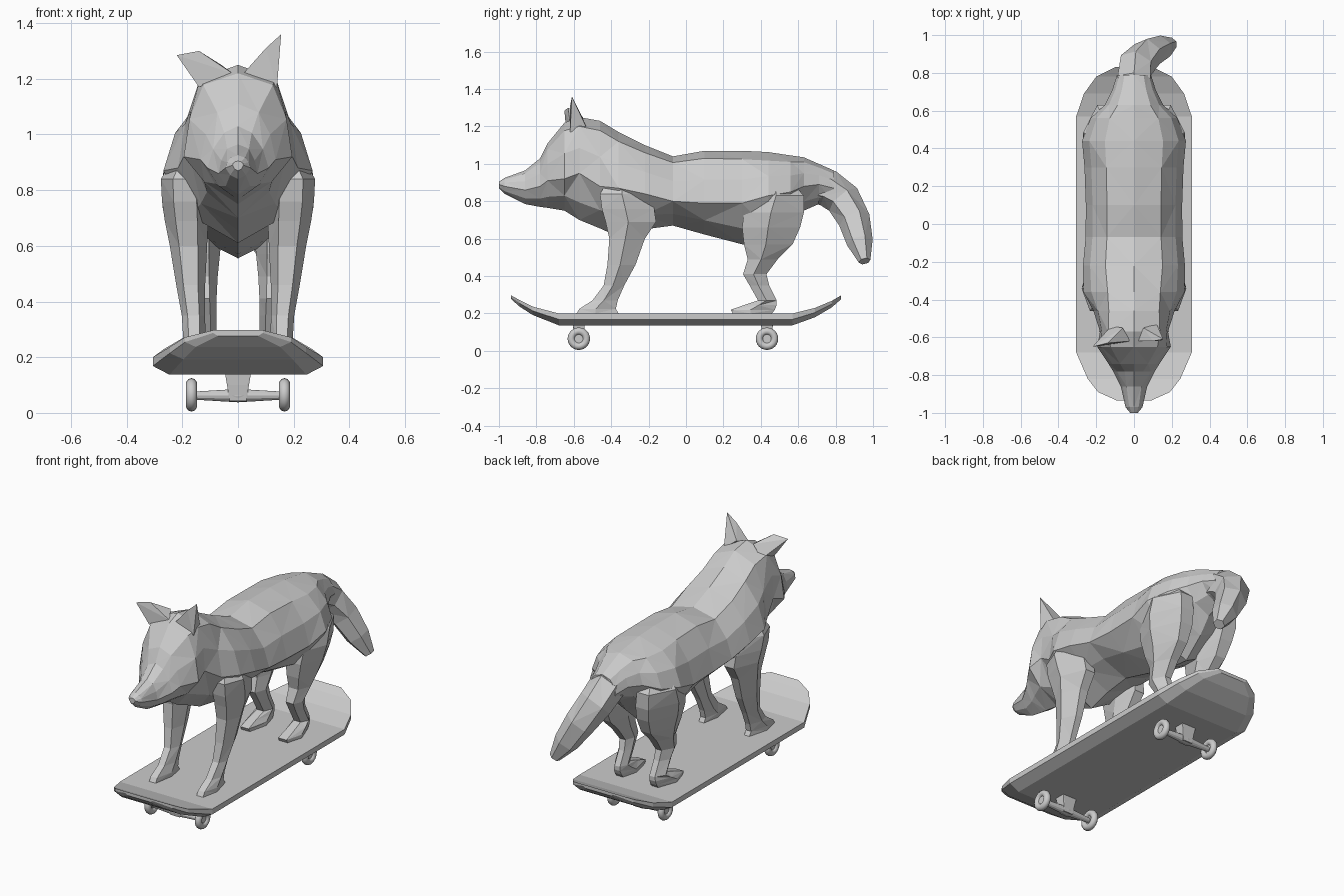
import bpy, bmesh, math
from mathutils import Vector, Matrix

cube = bpy.data.objects.get("Cube")
if cube:
    bpy.data.objects.remove(cube, do_unlink=True)

grey = bpy.data.materials.new("plain grey")
grey.use_nodes = True
COLOUR = (0.6, 0.6, 0.6, 1)
grey.diffuse_color = COLOUR
grey.node_tree.nodes["Principled BSDF"].inputs["Base Color"].default_value = COLOUR


def finish(bm, name):
    bmesh.ops.recalc_face_normals(bm, faces=bm.faces)
    mesh = bpy.data.meshes.new(name)
    bm.to_mesh(mesh)
    bm.free()
    mesh.materials.append(grey)
    obj = bpy.data.objects.new(name, mesh)
    bpy.context.collection.objects.link(obj)
    return obj


def loft(name, rings, facet=True):
    """Skin a list of equal-length point rings and cap both ends."""
    bm = bmesh.new()
    rows = [[bm.verts.new(p) for p in ring] for ring in rings]
    n = len(rows[0])
    for r, (a, b) in enumerate(zip(rows, rows[1:])):
        for i in range(n):
            j = (i + 1) % n
            if not facet:
                bm.faces.new((a[i], a[j], b[j], b[i]))
            elif (i + r) % 2:
                bm.faces.new((a[i], a[j], b[j]))
                bm.faces.new((a[i], b[j], b[i]))
            else:
                bm.faces.new((a[i], a[j], b[i]))
                bm.faces.new((a[j], b[j], b[i]))
    bm.faces.new(rows[0])
    bm.faces.new(rows[-1])
    return finish(bm, name)


def hull(name, points):
    bm = bmesh.new()
    for p in points:
        bm.verts.new(p)
    bmesh.ops.convex_hull(bm, input=bm.verts)
    return finish(bm, name)


# Head, neck and torso: y, top z, bottom z, half width, height of widest point,
# and how much of the width the flat top takes
def body_ring(y, top, low, w, mid, flat=.56):
    h = top - low
    half = [(w * flat, top - 0.09 * h), (w * (.62 + flat * .43), mid + 0.45 * (top - mid)),
            (w, mid), (w * 0.62, low + 0.17 * h)]
    pts = [(0, top)] + half + [(0, low)] + [(-x, z) for x, z in reversed(half)]
    return [(x, y, z) for x, z in pts]


body = [(-1, .905, .87, .02, .89), (-.97, .925, .84, .045, .88),
        (-.86, .965, .785, .07, .86), (-.78, 1.03, .77, .11, .88, .45),
        (-.74, 1.11, .765, .135, .91, .55), (-.65, 1.22, .75, .195, .92, .64),
        (-.57, 1.25, .70, .18, .95, .76), (-.46, 1.23, .655, .215, .88, .62),
        (-.36, 1.17, .61, .268, .87, .52), (-.22, 1.10, .65, .27, .84),
        (-.07, 1.04, .67, .256, .8), (.1, 1.07, .622, .255, .79),
        (.3, 1.07, .57, .262, .79), (.44, 1.063, .555, .275, .83),
        (.56, 1.045, .66, .23, .85), (.63, 1.035, .75, .155, .88),
        (.71, 1.0, .785, .115, .89), (.79, .965, .77, .09, .87)]
loft("head_and_torso", [body_ring(*s) for s in body])


# Legs: z, centre x, front y, back y, half width; the top rings sit inside the torso
def leg_ring(side, z, cx, front, back, w):
    mid, r = (front + back) / 2, (back - front) / 2
    return [(side * (cx + w * a), mid + r * b, z) for a, b in
            ((-.5, -1), (.5, -1), (1, -.1), (.25, 1), (-.55, 1), (-1, .1))]


fore = [(.94, .16, -.4, -.26, .06), (.84, .19, -.46, -.2, .087),
        (.76, .19, -.45, -.17, .083), (.69, .185, -.43, -.16, .078),
        (.6, .178, -.41, -.22, .067),
        (.46, .17, -.42, -.27, .052), (.35, .16, -.44, -.33, .042),
        (.27, .157, -.5, -.365, .04), (.225, .157, -.57, -.375, .043),
        (.2, .157, -.585, -.36, .043)]
hind = [(.93, .14, .42, .54, .06), (.83, .17, .36, .63, .1),
        (.74, .165, .31, .63, .106),
        (.66, .155, .3, .61, .1), (.57, .145, .31, .57, .08),
        (.49, .135, .33, .49, .062), (.41, .127, .305, .43, .05),
        (.35, .122, .34, .445, .045), (.27, .122, .385, .485, .045),
        (.245, .125, .31, .485, .05), (.22, .125, .24, .475, .055),
        (.2, .125, .25, .46, .055)]
for side, label in ((1, "left"), (-1, "right")):
    loft(label + "_front_leg", [leg_ring(side, *s) for s in fore])
    loft(label + "_hind_leg", [leg_ring(side, *s) for s in hind])

# Ears: one upright, one bent outward
hull("left_ear", [(.02, -.62, 1.22), (.14, -.62, 1.17), (.12, -.53, 1.19),
                  (.05, -.55, 1.24), (.1, -.62, 1.31), (.155, -.61, 1.36)])
hull("right_ear", [(-.02, -.62, 1.22), (-.14, -.64, 1.17), (-.12, -.54, 1.18),
                   (-.06, -.55, 1.25), (-.14, -.63, 1.3), (-.22, -.65, 1.285)])

# Tail: bends down and to the left
tail = [((0, .68, .88), .085), ((0, .76, .87), .1), ((.01, .84, .81), .096),
        ((.07, .9, .7), .086), ((.14, .93, .58), .07), ((.2, .955, .48), .032)]
rings = []
for i, (c, r) in enumerate(tail):
    ahead, behind = tail[min(i + 1, len(tail) - 1)][0], tail[max(i - 1, 0)][0]
    d = (Vector(ahead) - Vector(behind)).normalized()
    u = Vector((1, 0, 0)) - d * d.x
    u.normalize()
    v = d.cross(u)
    rings.append([Vector(c) + r * (u * math.cos(t) + v * math.sin(t))
                  for t in (k * math.tau / 6 + math.pi / 6 for k in range(6))])
loft("tail", rings)


# Board deck: y, half width, top z, thickness
def deck_ring(y, w, top, thick):
    half = [(w, top), (w, top - thick / 2), (w - .06 * min(1, w / .3), top - thick)]
    pts = half + [(-x, z) for x, z in reversed(half)]
    return [(x, y, z) for x, z in pts]


deck = [(-.935, .09, .297, .02), (-.89, .19, .272, .035), (-.82, .245, .237, .045),
        (-.68, .306, .2, .063), (.57, .306, .2, .063), (.69, .265, .23, .05),
        (.78, .2, .268, .035), (.83, .1, .297, .02)]
loft("deck", [deck_ring(*s) for s in deck], facet=False)


def add_tube(bm, x1, x2, r1, r2, y, z):
    turn = Matrix.Translation(((x1 + x2) / 2, y, z)) @ Matrix.Rotation(math.pi / 2, 4, 'Y')
    bmesh.ops.create_cone(bm, cap_ends=True, segments=12, radius1=r1, radius2=r2,
                          depth=abs(x2 - x1), matrix=turn)


# Trucks and wheels
for y, label in ((-.573, "front"), (.433, "rear")):
    hull(label + "_truck_block", [(sx * w, y + sy * d, z) for sx in (1, -1) for sy in (1, -1)
         for w, d, z in ((.047, .032, .145), (.032, .028, .1), (.03, .02, .043))])
    bm = bmesh.new()
    add_tube(bm, -.165, 0, .014, .024, y, .062)
    add_tube(bm, 0, .165, .024, .014, y, .062)
    finish(bm, label + "_axle")
    for side, name in ((1, "left"), (-1, "right")):
        bpy.ops.mesh.primitive_torus_add(major_segments=24, minor_segments=10,
                                         major_radius=.04, minor_radius=.02,
                                         location=(side * .167, y, .065),
                                         rotation=(0, math.pi / 2, 0))
        wheel = bpy.context.object
        wheel.name = f"{label}_{name}_wheel"
        wheel.data.materials.append(grey)
        bpy.ops.object.shade_smooth()
        bm = bmesh.new()
        add_tube(bm, side * .167 - .008, side * .167 + .008, .026, .026, y, .065)
        finish(bm, f"{label}_{name}_hub")
